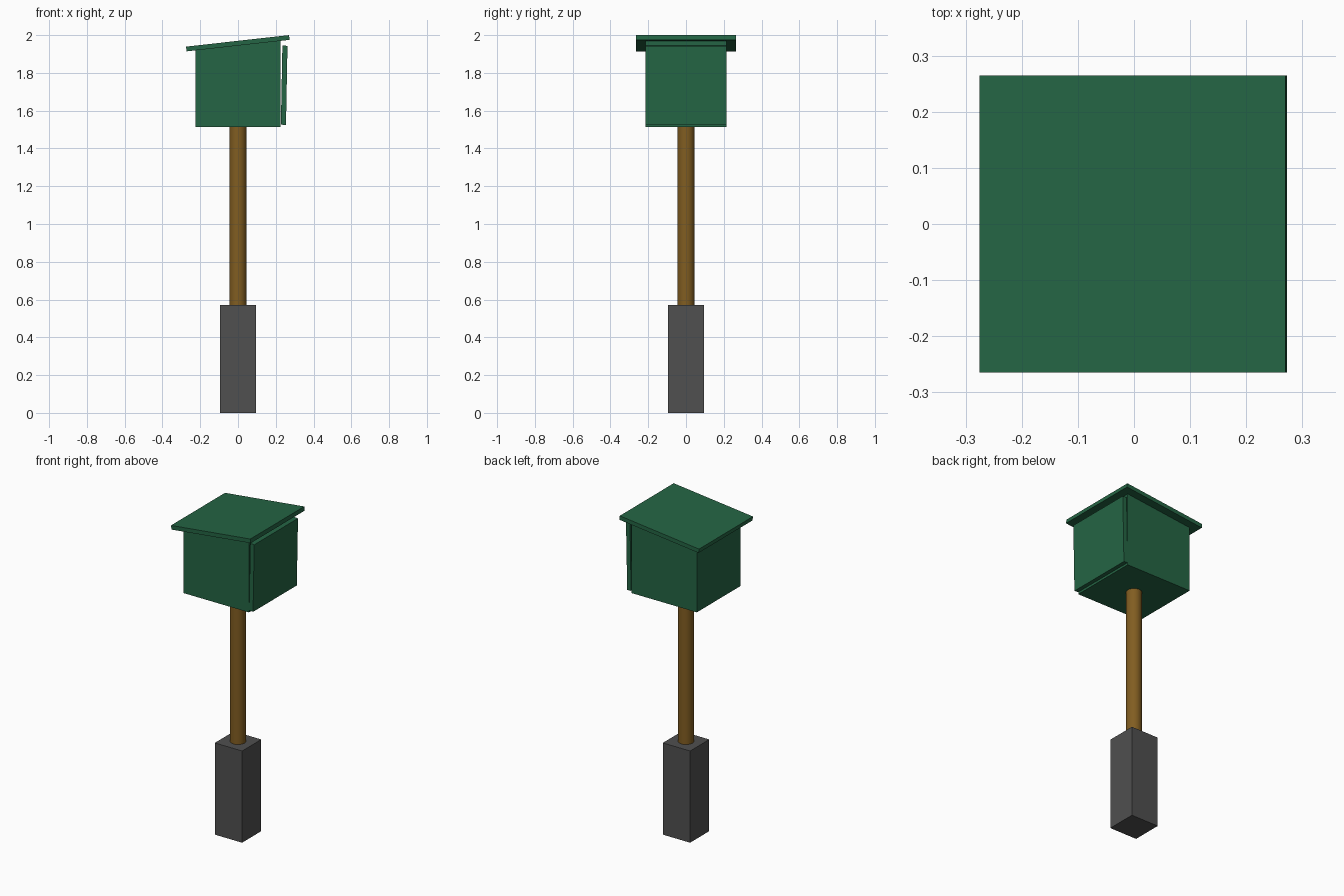
import bpy
import bmesh
import math

if "Cube" in bpy.data.objects:
    bpy.data.objects.remove(bpy.data.objects["Cube"])


def material(name, rgb):
    m = bpy.data.materials.new(name)
    m.diffuse_color = (*rgb, 1)
    m.use_nodes = True
    m.node_tree.nodes["Principled BSDF"].inputs["Base Color"].default_value = m.diffuse_color
    return m


GREEN = material("green_paint", (0.018, 0.13, 0.058))
WOOD = material("wood", (0.22, 0.11, 0.015))
STONE = material("dark_concrete", (0.08, 0.08, 0.08))


def prism(name, profile, half_depth, mat):
    """Extrude an (x, z) outline along y, centred on y = 0."""
    bm = bmesh.new()
    face = bm.faces.new([bm.verts.new((x, -half_depth, z)) for x, z in profile])
    ext = bmesh.ops.extrude_face_region(bm, geom=[face])
    moved = [g for g in ext["geom"] if isinstance(g, bmesh.types.BMVert)]
    bmesh.ops.translate(bm, verts=moved, vec=(0, 2 * half_depth, 0))
    bmesh.ops.recalc_face_normals(bm, faces=bm.faces)
    mesh = bpy.data.meshes.new(name)
    bm.to_mesh(mesh)
    bm.free()
    obj = bpy.data.objects.new(name, mesh)
    bpy.context.collection.objects.link(obj)
    mesh.materials.append(mat)
    return obj


# Square footing
prism("footing", [(-0.094, 0), (0.094, 0), (0.094, 0.57), (-0.094, 0.57)], 0.094, STONE)

# Round post, sunk slightly into footing and box
bpy.ops.mesh.primitive_cylinder_add(vertices=32, radius=0.045, depth=0.96,
                                    location=(0, 0, 1.04))
post = bpy.context.object
post.name = "post"
post.data.materials.append(WOOD)
bpy.ops.object.shade_smooth_by_angle(angle=math.radians(30))

# Box with a top that follows the roof slope
prism("box", [(-0.225, 1.513), (0.226, 1.513), (0.226, 1.97), (-0.225, 1.92)], 0.215, GREEN)

# Door, leaning slightly open at the top
prism("door", [(0.227, 1.526), (0.254, 1.524), (0.262, 1.943), (0.235, 1.945)], 0.215, GREEN)

# Sloping roof board
prism("roof", [(-0.272, 1.914), (0.273, 1.975), (0.270, 2.0), (-0.275, 1.939)], 0.265, GREEN)
